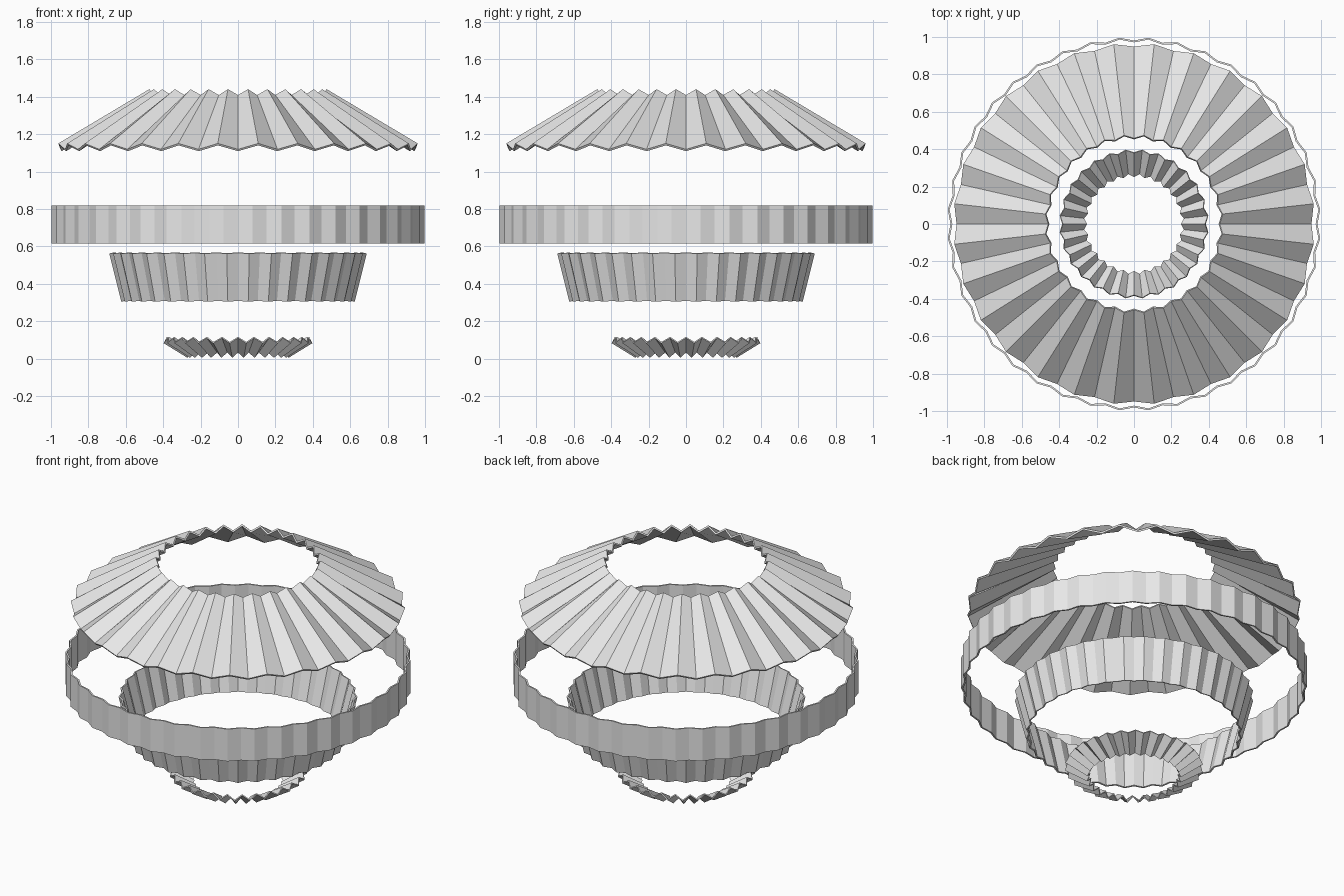
import bpy, bmesh, math

if "Cube" in bpy.data.objects:
    bpy.data.objects.remove(bpy.data.objects["Cube"])

paper = bpy.data.materials.new("pale grey paper")
paper.diffuse_color = (0.8, 0.8, 0.8, 1)
paper.use_nodes = True
paper.node_tree.nodes["Principled BSDF"].inputs["Base Color"].default_value = paper.diffuse_color


def pleated_ring(name, pleats, bottom, top, depth, thickness=0.012):
    """Zigzag-folded cone band between two (radius, height) points."""
    dr, dz = top[0] - bottom[0], top[1] - bottom[1]
    length = math.hypot(dr, dz)
    nr, nz = dz / length, -dr / length          # outward normal of the band
    bm = bmesh.new()
    rows = []
    for i in range(pleats * 2):
        a = math.pi * i / pleats
        d = depth if i % 2 else -depth          # ridge or valley
        row = []
        for r, z in (bottom, top):
            rad = r + nr * d
            row.append(bm.verts.new((rad * math.cos(a), rad * math.sin(a), z + nz * d)))
        rows.append(row)
    for i, row in enumerate(rows):
        nxt = rows[(i + 1) % len(rows)]
        bm.faces.new((row[0], nxt[0], nxt[1], row[1]))
    mesh = bpy.data.meshes.new(name)
    bm.to_mesh(mesh)
    bm.free()
    mesh.materials.append(paper)
    ob = bpy.data.objects.new(name, mesh)
    bpy.context.collection.objects.link(ob)
    solid = ob.modifiers.new("paper thickness", 'SOLIDIFY')
    solid.thickness = thickness
    solid.offset = 0
    return ob


# Four stacked pleated bands, top to bottom
pleated_ring("upper_shade", 28, (0.955, 1.13), (0.465, 1.42), 0.018)
pleated_ring("wide_band", 40, (0.985, 0.615), (0.985, 0.82), 0.009, 0.01)
pleated_ring("middle_band", 36, (0.613, 0.308), (0.677, 0.565), 0.009, 0.01)
pleated_ring("bottom_cup", 28, (0.262, 0.022), (0.39, 0.10), 0.016, 0.008)
